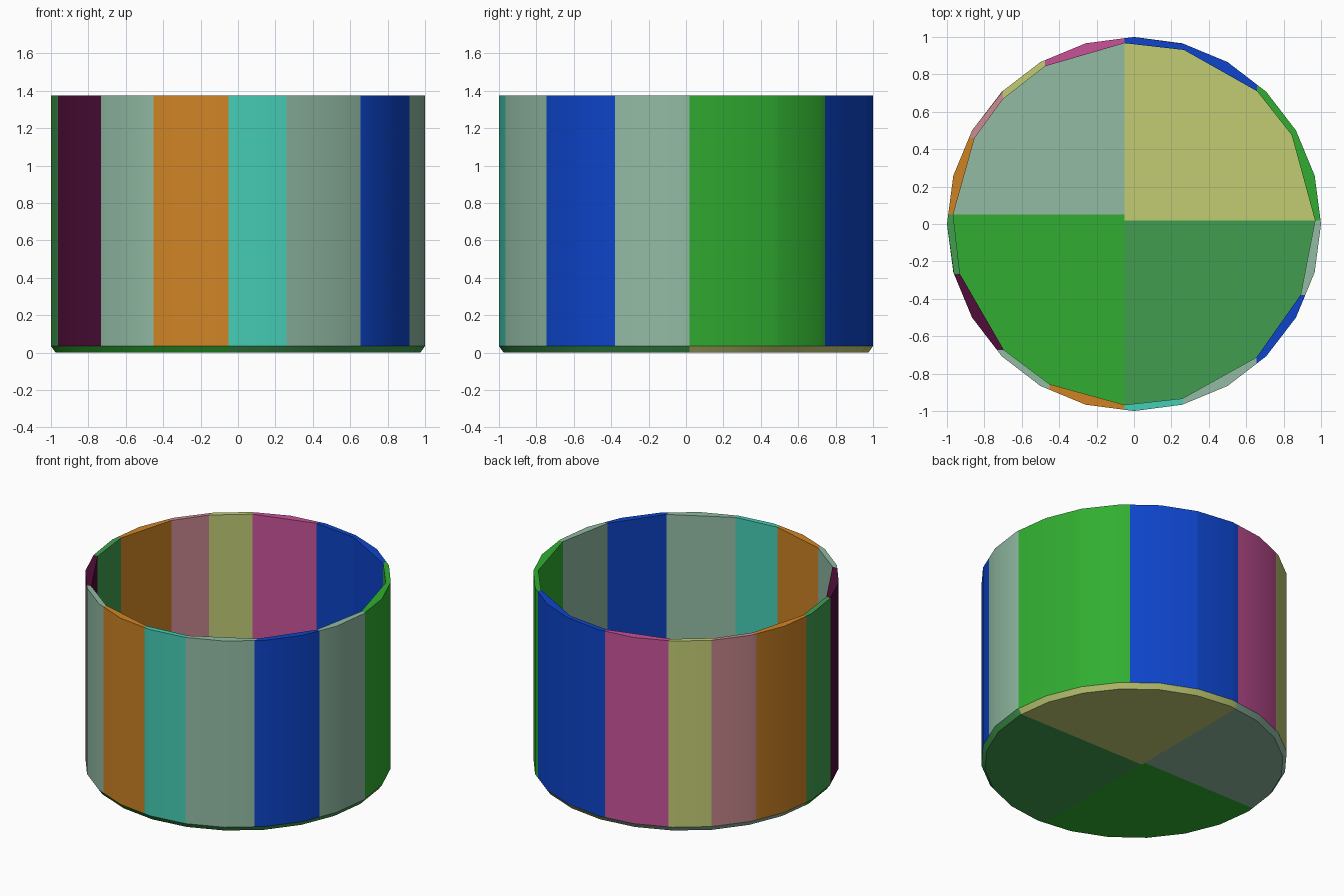
import bpy, bmesh
from math import sin, cos, radians, sqrt, ceil

cube = bpy.data.objects.get("Cube")
if cube:
    bpy.data.objects.remove(cube, do_unlink=True)

FLOOR_TOP, RIM, INNER, STEP = 0.035, 1.375, 0.968, 15


def make_material(name, hex_code):
    def linear(c):
        return c / 12.92 if c <= 0.04045 else ((c + 0.055) / 1.055) ** 2.4
    rgb = [linear(int(hex_code[i:i + 2], 16) / 255) for i in (0, 2, 4)]
    mat = bpy.data.materials.new(name)
    mat.use_nodes = True
    mat.diffuse_color = (*rgb, 1)
    mat.node_tree.nodes["Principled BSDF"].inputs["Base Color"].default_value = (*rgb, 1)
    return mat


MATS = {name: make_material(name, code) for name, code in {
    "sage": "92BBA4", "khaki": "C2CC74", "green": "31AE31", "sea_green": "419E50",
    "blue": "0E45CC", "teal": "45CDB5", "orange": "CF8425", "magenta": "C75298",
    "pink": "CD8C92", "plum": "4E0D38"}.items()}


def rim_point(deg):
    """Point on the outer polygon at an angle."""
    r = cos(radians(STEP / 2)) / cos(radians(deg % STEP - STEP / 2))
    return r * cos(radians(deg)), r * sin(radians(deg))


def outer_arc(a, b):
    """Outer polygon from one cut to the next, with the corners between."""
    first = (int(a // STEP) + 1) * STEP
    corners = [d for d in range(first, ceil(b), STEP) if a + 0.5 < d < b - 0.5]
    return [rim_point(d) for d in [a, *corners, b]]


def inner_point(p):
    """Move an outer cut point straight along x or y to the inner radius."""
    x, y = p
    if abs(x) < abs(y):
        return x, sqrt(INNER ** 2 - x * x) * (1 if y > 0 else -1)
    return sqrt(INNER ** 2 - y * y) * (1 if x > 0 else -1), y


def prism(name, outer, inner, z0, z1, colour, taper=1.0):
    """Upright piece; taper draws in the outer edge at the bottom."""
    bm = bmesh.new()
    low = [bm.verts.new((x * taper, y * taper, z0)) for x, y in outer]
    low += [bm.verts.new((x, y, z0)) for x, y in inner]
    high = [bm.verts.new((x, y, z1)) for x, y in outer + inner]
    bm.faces.new(low[::-1])
    bm.faces.new(high)
    n = len(low)
    for i in range(n):
        j = (i + 1) % n
        bm.faces.new((low[i], low[j], high[j], high[i]))
    bmesh.ops.recalc_face_normals(bm, faces=bm.faces)
    # Smooth the curved outside, keep the other edges sharp
    for f in bm.faces:
        f.smooth = True
    for e in bm.edges:
        e.smooth = e.calc_face_angle(0) < radians(30)
    mesh = bpy.data.meshes.new(name)
    bm.to_mesh(mesh)
    bm.free()
    mesh.materials.append(MATS[colour])
    obj = bpy.data.objects.new(name, mesh)
    bpy.context.collection.objects.link(obj)


# Wall panels: start angle and colour, each running to the next one
WALL = [(1.1, "green"), (28.5, "green"), (48.5, "blue"), (74.5, "blue"),
        (92.9, "magenta"), (118.5, "khaki"), (134.5, "pink"), (152.5, "orange"),
        (177.1, "sea_green"), (195.5, "plum"), (222.5, "sage"), (243, "orange"),
        (267.1, "teal"), (285, "sage"), (311.3, "blue"), (337.5, "sage"),
        (361.1, None)]
for i, (start, colour) in enumerate(WALL[:-1]):
    arc = outer_arc(start, WALL[i + 1][0])
    inside = [inner_point(arc[-1]), inner_point(arc[0])]
    prism(f"wall_panel_{i + 1}", arc, inside, FLOOR_TOP, RIM, colour)

# Floor quarters, meeting slightly off centre
FLOOR = [("back_left", 1.1, 92.9, [(-0.05, 0.02)], "khaki"),
         ("back_right", 92.9, 177.1, [(-0.05, 0.05)], "sage"),
         ("front_right", 177.1, 267.1, [(-0.05, 0.05)], "green"),
         ("front_left", 267.1, 361.1, [(-0.05, 0.02)], "sea_green")]
for side, a, b, corner, colour in FLOOR:
    prism("floor_" + side, outer_arc(a, b), corner, 0, FLOOR_TOP, colour, 0.975)
